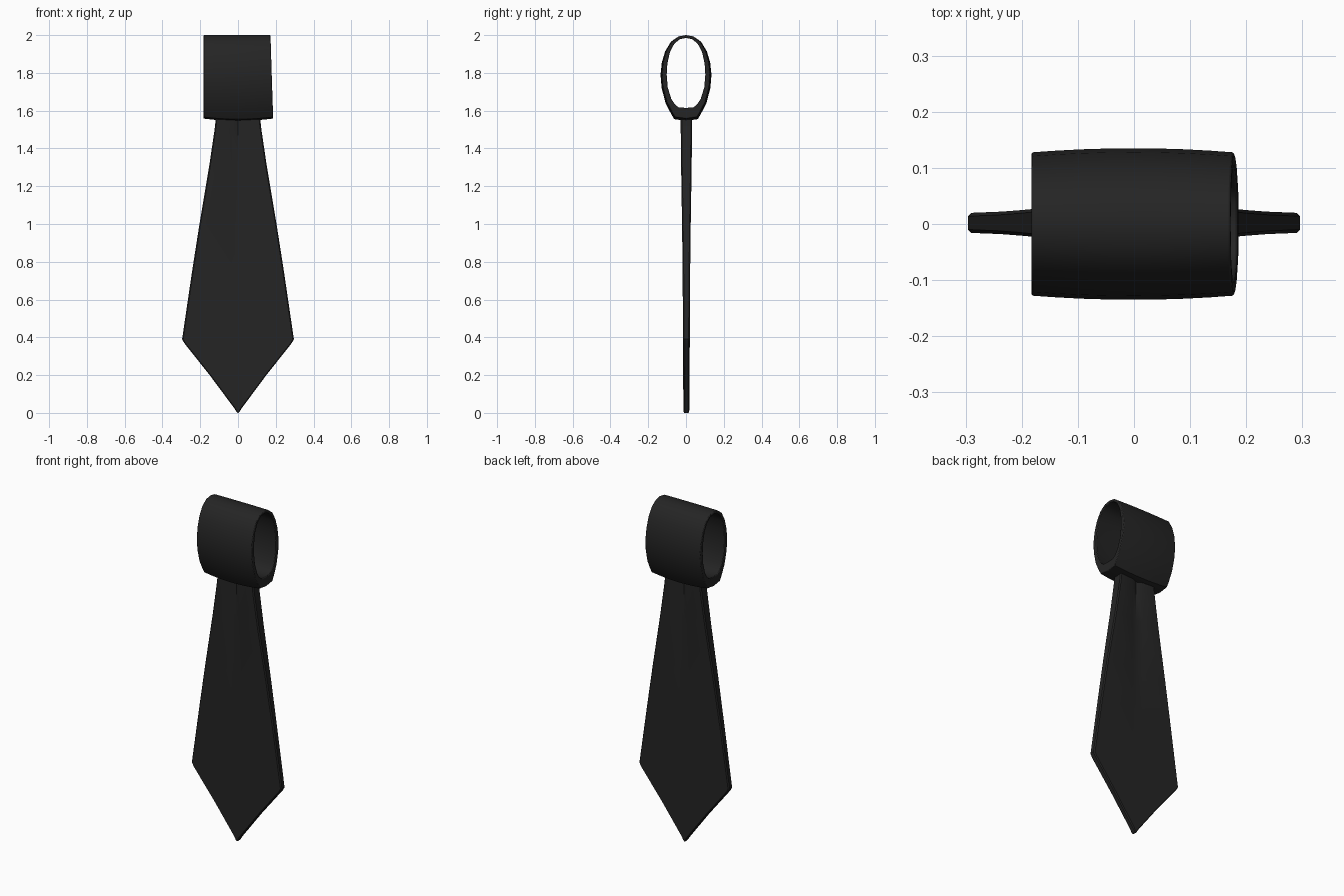
import bpy, bmesh, math

cube = bpy.data.objects.get("Cube")
if cube:
    bpy.data.objects.remove(cube, do_unlink=True)

# Single near-black cloth colour
cloth = bpy.data.materials.new("black_cloth")
cloth.use_nodes = True
colour = (0.018, 0.018, 0.018, 1)
cloth.diffuse_color = colour
bsdf = cloth.node_tree.nodes["Principled BSDF"]
bsdf.inputs["Base Color"].default_value = colour
bsdf.inputs["Roughness"].default_value = 0.8


def bridge(bm, a, b):
    """Join two vertex rings of equal length with quads."""
    n = len(a)
    for i in range(n):
        j = (i + 1) % n
        bm.faces.new((a[i], a[j], b[j], b[i]))


def finish(name, bm, bevel=0):
    bmesh.ops.recalc_face_normals(bm, faces=bm.faces)
    mesh = bpy.data.meshes.new(name)
    bm.to_mesh(mesh)
    bm.free()
    mesh.materials.append(cloth)
    obj = bpy.data.objects.new(name, mesh)
    bpy.context.collection.objects.link(obj)
    if bevel:
        mod = obj.modifiers.new("soft_rim", "BEVEL")
        mod.width = bevel
        mod.segments = 2
        mod.limit_method = "ANGLE"
        mod.angle_limit = math.radians(60)
    bpy.ops.object.select_all(action="DESELECT")
    obj.select_set(True)
    bpy.context.view_layer.objects.active = obj
    bpy.ops.object.shade_smooth_by_angle(angle=math.radians(35))
    return obj


# Blade: rows of (height, half width, half thickness, centre crease depth)
blade_rows = [
    (1.58, 0.115, 0.030, 0.014), (1.50, 0.124, 0.030, 0.014),
    (1.31, 0.152, 0.028, 0.012), (1.00, 0.204, 0.023, 0.006),
    (0.75, 0.243, 0.020, 0), (0.41, 0.293, 0.018, 0),
    (0.39, 0.296, 0.018, 0), (0.37, 0.285, 0.018, 0),
    (0.20, 0.150, 0.017, 0), (0.025, 0.020, 0.016, 0),
    (0.008, 0.009, 0.015, 0), (0.0, 0.003, 0.012, 0),
]
bm = bmesh.new()
rings = []
for z, w, t, crease in blade_rows:
    edge = min(0.006, w * 0.3)
    fold = min(0.035, w * 0.4)
    front = [(-w, edge - t), (edge - w, -t), (-fold, -t), (0, crease - t),
             (fold, -t), (w - edge, -t), (w, edge - t)]
    outline = front + [(-x, -y) for x, y in front]
    rings.append([bm.verts.new((x, y + 0.002, z)) for x, y in outline])
for upper, lower in zip(rings, rings[1:]):
    bridge(bm, upper, lower)
bm.faces.new(rings[0])
bm.faces.new(rings[-1])
finish("tie_blade", bm)

# Knot loop: half profiles (y, z), mirrored front to back
outer_half = [(0, 2.0), (0.04, 1.993), (0.08, 1.965), (0.11, 1.915),
              (0.128, 1.855), (0.135, 1.79), (0.129, 1.72), (0.108, 1.64),
              (0.08, 1.585), (0.062, 1.555), (0, 1.546)]
inner_half = [(0, 1.985), (0.035, 1.978), (0.065, 1.955), (0.09, 1.91),
              (0.104, 1.85), (0.108, 1.79), (0.102, 1.72), (0.082, 1.655),
              (0.062, 1.625), (0.04, 1.608), (0, 1.606)]


def knot_ring(bm, half, u):
    """Closed ring at u (-1 to 1) along the slightly barrelled knot."""
    pts = half + [(-y, z) for y, z in reversed(half[1:-1])]
    ring = []
    for y, z in pts:
        right_end = 0.172 + 0.033 * (2 - z) * 0.95
        x = u * (right_end if u > 0 else 0.183)
        if z < 1.79:
            z += (1.79 - z) * 0.05 * u * u
        ring.append(bm.verts.new((x, y * (1 - 0.055 * u * u), z)))
    return ring


bm = bmesh.new()
stations = [i / 4 for i in range(-4, 5)]
outer = [knot_ring(bm, outer_half, u) for u in stations]
inner = [knot_ring(bm, inner_half, u) for u in stations]
for shell in (outer, inner):
    for a, b in zip(shell, shell[1:]):
        bridge(bm, a, b)
for end in (0, -1):
    bridge(bm, outer[end], inner[end])
finish("knot_loop", bm, bevel=0.004)
